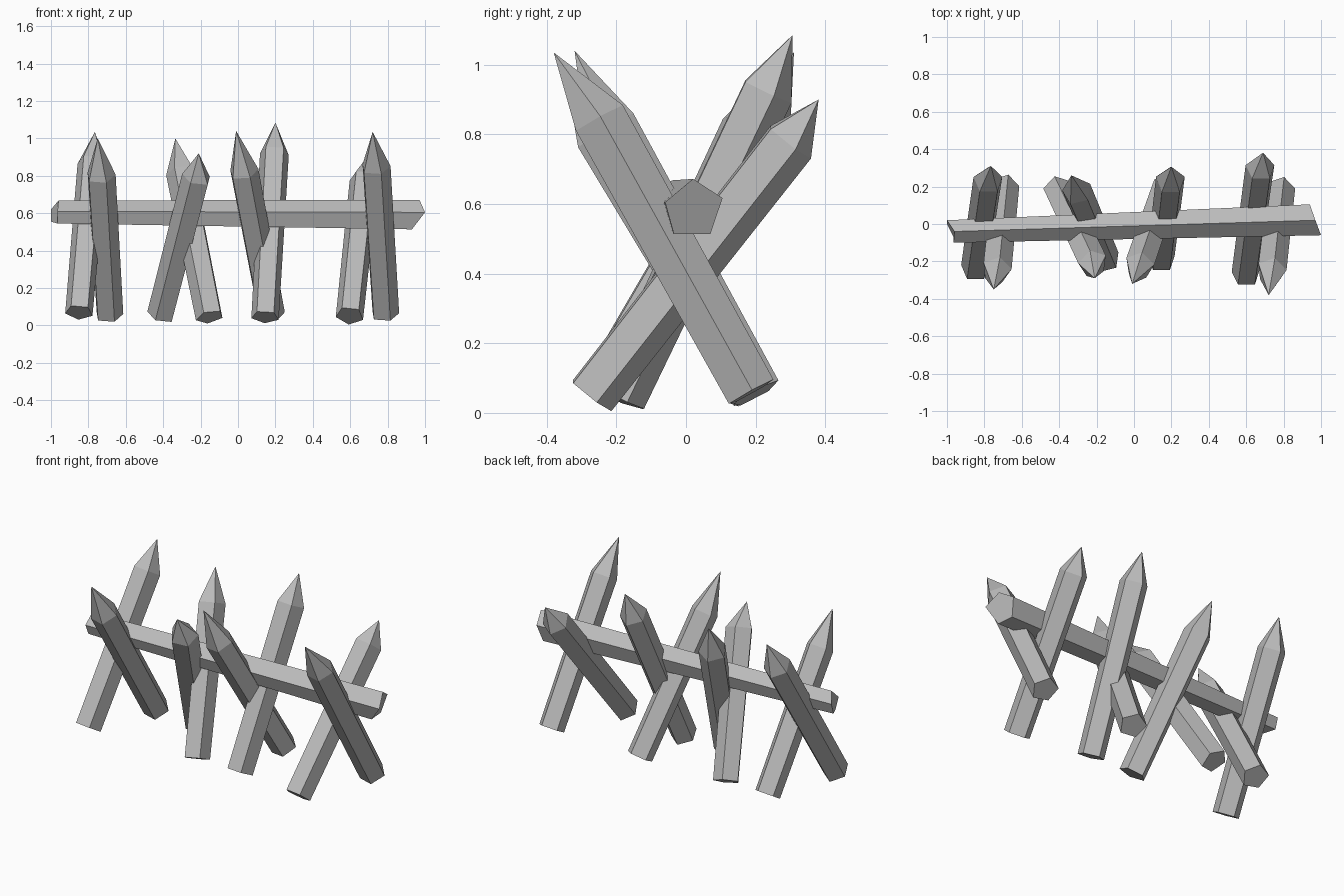
import bpy, bmesh
from math import radians, sin, cos
from mathutils import Vector

if "Cube" in bpy.data.objects:
    bpy.data.objects.remove(bpy.data.objects["Cube"], do_unlink=True)

# single weathered grey for all the wood
GREY = (0.5, 0.5, 0.5, 1)
wood = bpy.data.materials.new("weathered_grey")
wood.use_nodes = True
wood.diffuse_color = GREY
bsdf = wood.node_tree.nodes["Principled BSDF"]
bsdf.inputs["Base Color"].default_value = GREY
bsdf.inputs["Roughness"].default_value = 0.9


def finish(name, bm):
    bmesh.ops.recalc_face_normals(bm, faces=bm.faces)
    mesh = bpy.data.meshes.new(name)
    bm.to_mesh(mesh)
    bm.free()
    mesh.materials.append(wood)
    obj = bpy.data.objects.new(name, mesh)
    bpy.context.collection.objects.link(obj)


def bridge(bm, a, b):
    for i in range(len(a)):
        j = (i + 1) % len(a)
        bm.faces.new((a[i], a[j], b[j], b[i]))


def stake(name, base, shoulder, tip, roll):
    """Five-sided pole, flat at the foot and sharpened at the top."""
    base, shoulder, tip = Vector(base), Vector(shoulder), Vector(tip)
    axis = (shoulder - base).normalized()
    front = Vector((0, -1, 0))
    front = (front - axis * front.dot(axis)).normalized()
    side = axis.cross(front)
    angles = [radians(roll - 36 + 72 * i) for i in range(5)]
    bm = bmesh.new()

    def ring(center, r):
        return [bm.verts.new(center + r * (cos(a) * front + sin(a) * side)) for a in angles]

    foot, neck = ring(base, 0.077), ring(shoulder, 0.081)
    apex = bm.verts.new(tip)
    bm.faces.new(foot)
    bridge(bm, foot, neck)
    for i in range(5):
        bm.faces.new((neck[i], neck[(i + 1) % 5], apex))
    finish(name, bm)


# stakes leaning forward: foot, shoulder, tip, roll
stake("front_stake_1", (-0.69, 0.20, 0.055), (-0.735, -0.245, 0.80), (-0.75, -0.35, 1.00), -15)
stake("front_stake_2", (-0.41, 0.19, 0.055), (-0.22, -0.21, 0.79), (-0.21, -0.29, 0.92), 18)
stake("front_stake_3", (0.175, 0.20, 0.055), (0.03, -0.22, 0.82), (-0.01, -0.32, 1.04), -15)
stake("front_stake_4", (0.785, 0.186, 0.059), (0.735, -0.25, 0.845), (0.72, -0.38, 1.035), -15)

# stakes leaning backward
stake("back_stake_1", (-0.85, -0.24, 0.07), (-0.78, 0.23, 0.87), (-0.765, 0.31, 1.035), 0)
stake("back_stake_2", (-0.15, -0.19, 0.045), (-0.305, 0.175, 0.82), (-0.335, 0.26, 1.00), 15)
stake("back_stake_3", (0.145, -0.19, 0.045), (0.195, 0.23, 0.925), (0.20, 0.306, 1.085), 0)
stake("back_stake_4", (0.597, -0.275, 0.052), (0.675, 0.295, 0.78), (0.69, 0.381, 0.90), 0)

# cross beam with slanted ends, slightly thicker on its left
right_end = [(-0.965, -0.10, 0.61), (-0.96, -0.04, 0.668), (-1.0, 0.02, 0.62),
             (-1.0, 0.0, 0.555), (-0.965, -0.07, 0.545)]
left_end = [(1.0, -0.06, 0.605), (0.97, 0.02, 0.672), (0.94, 0.105, 0.617),
            (0.92, 0.07, 0.514), (0.93, -0.035, 0.514)]
bm = bmesh.new()
a = [bm.verts.new(p) for p in right_end]
b = [bm.verts.new(p) for p in left_end]
bm.faces.new(a)
bm.faces.new(b)
bridge(bm, a, b)
finish("cross_beam", bm)
